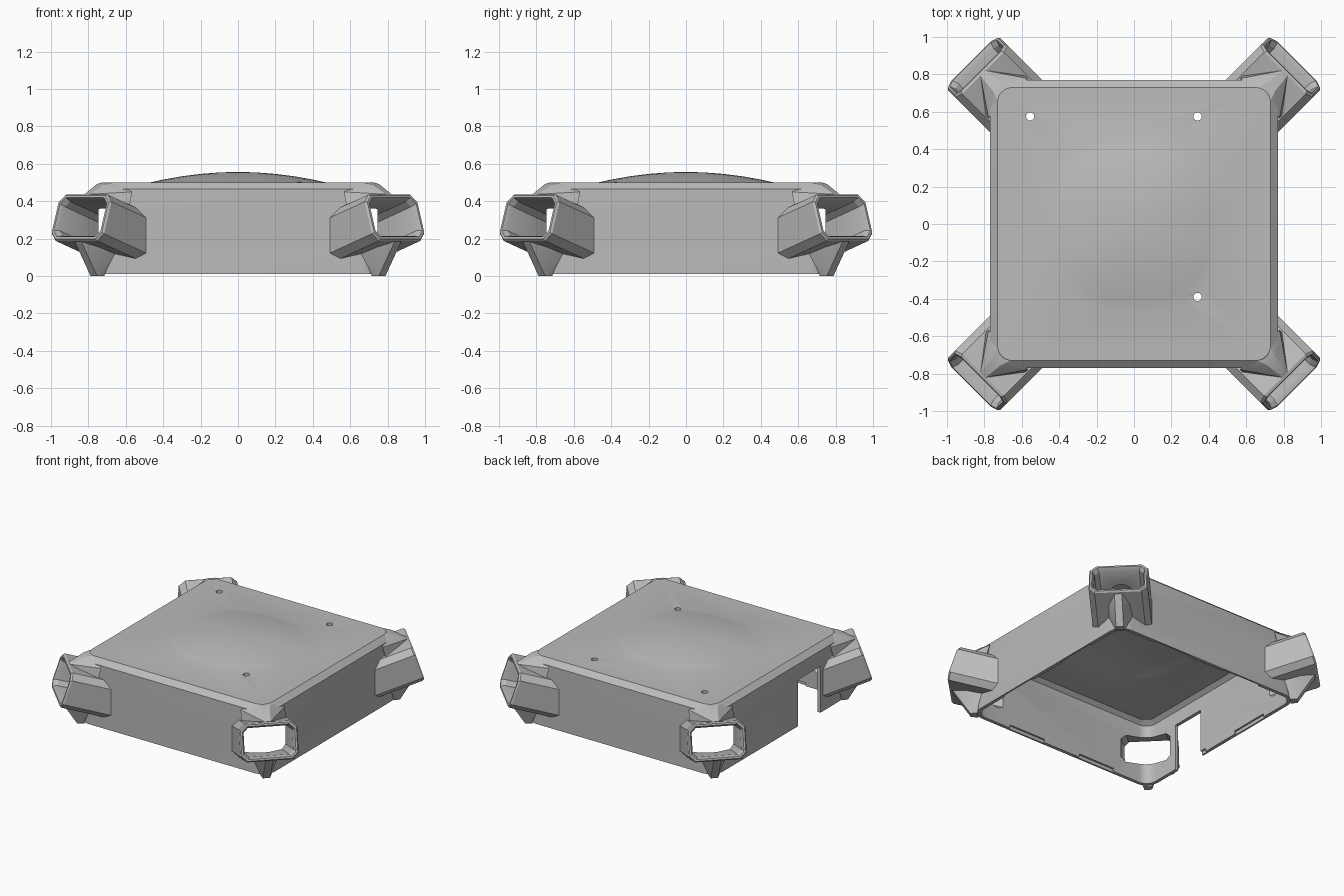
import bpy, bmesh, math
from mathutils import Vector, Matrix

if "Cube" in bpy.data.objects:
    bpy.data.objects.remove(bpy.data.objects["Cube"], do_unlink=True)

grey = bpy.data.materials.new("plain_grey")
grey.use_nodes = True
grey.diffuse_color = (0.5, 0.5, 0.5, 1)
grey.node_tree.nodes["Principled BSDF"].inputs["Base Color"].default_value = (0.5, 0.5, 0.5, 1)

WALL = 0.025
TILT = math.radians(18)


def add_object(name, bm):
    bmesh.ops.recalc_face_normals(bm, faces=bm.faces[:])
    mesh = bpy.data.meshes.new(name)
    bm.to_mesh(mesh)
    bm.free()
    mesh.materials.append(grey)
    obj = bpy.data.objects.new(name, mesh)
    bpy.context.collection.objects.link(obj)
    return obj


def loft(name, rings, closed=False):
    """Skin a list of rings; cap the ends or join last to first."""
    bm = bmesh.new()
    loops = [[bm.verts.new(p) for p in ring] for ring in rings]
    pairs = list(zip(loops, loops[1:]))
    if closed:
        pairs.append((loops[-1], loops[0]))
    else:
        bm.faces.new(loops[0])
        bm.faces.new(loops[-1])
    for a, b in pairs:
        for i in range(len(a)):
            j = (i + 1) % len(a)
            bm.faces.new((a[i], a[j], b[j], b[i]))
    return add_object(name, bm)


def box(name, lo, hi):
    bm = bmesh.new()
    lo, hi = Vector(lo), Vector(hi)
    bmesh.ops.create_cube(bm, size=1, matrix=Matrix.Translation((lo + hi) / 2)
                          @ Matrix.Diagonal((hi - lo).to_4d()))
    return add_object(name, bm)


def cut(obj, cutter):
    mod = obj.modifiers.new("cut", 'BOOLEAN')
    mod.operation = 'DIFFERENCE'
    mod.solver = 'EXACT'
    mod.object = cutter
    bpy.ops.object.select_all(action='DESELECT')
    bpy.context.view_layer.objects.active = obj
    obj.select_set(True)
    bpy.ops.object.modifier_apply(modifier=mod.name)


def discard(obj):
    bpy.data.objects.remove(obj, do_unlink=True)


def rounded_square(half, radius, z, steps=6):
    points = []
    for corner in range(4):
        mid = math.radians(45 + 90 * corner)
        centre = Vector((math.cos(mid), math.sin(mid), 0)) * (half - radius) * math.sqrt(2)
        for i in range(steps + 1):
            a = math.radians(90 * corner + 90 * i / steps)
            points.append(centre + Vector((radius * math.cos(a), radius * math.sin(a), z)))
    return points


def shell_rings(inset, bottom):
    """Straight wall, chamfered shoulder, flat deck and low dome."""
    rings = [rounded_square(0.77 - inset, 0.1 - inset, bottom),
             rounded_square(0.77 - inset, 0.1 - inset, 0.465 - inset * 0.6),
             rounded_square(0.73 - inset * 0.6, 0.08 - inset * 0.6, 0.5 - inset)]
    for s in (0.47, 0.4, 0.3, 0.2, 0.1, 0.03):
        rings.append(rounded_square(s, s * 0.8, 0.5 - inset + 0.056 * (1 - (s / 0.47) ** 2)))
    return rings


def tube_ring(inset, along):
    """Chamfered rectangle across the tilted tube axis (x radial, y tangential)."""
    w, h, c = 0.197 - inset, 0.13 - inset, 0.04 - inset * 0.3
    outline = [(w - c, -h), (w, c - h), (w, h - c), (w - c, h),
               (c - w, h), (-w, h - c), (-w, c - h), (c - w, -h)]
    ct, st = math.cos(TILT), math.sin(TILT)
    return [Vector((1.193 + along * ct - v * st, u, 0.315 + along * st + v * ct))
            for u, v in outline]


def hull(name, half_points):
    """Convex gusset, mirrored across the diagonal plane."""
    bm = bmesh.new()
    for r, t, z in half_points:
        for side in (-1, 1):
            bm.verts.new((r, side * t, z))
    result = bmesh.ops.convex_hull(bm, input=bm.verts[:])
    spare = [v for v in bm.verts if not v.link_faces]
    bmesh.ops.delete(bm, geom=spare, context='VERTS')
    bmesh.ops.dissolve_limit(bm, angle_limit=0.02, verts=bm.verts[:], edges=bm.edges[:])
    return add_object(name, bm)


# Hollow cover, open underneath
bm_outer = shell_rings(0, 0.01)
bm_inner = shell_rings(WALL, 0.01)
bm = bmesh.new()
outer = [[bm.verts.new(p) for p in r] for r in bm_outer]
inner = [[bm.verts.new(p) for p in r] for r in bm_inner]
chain = outer[::-1] + inner
for a, b in zip(chain, chain[1:]):
    for i in range(len(a)):
        j = (i + 1) % len(a)
        bm.faces.new((a[i], a[j], b[j], b[i]))
bm.faces.new(outer[-1])
bm.faces.new(inner[-1])
cover = add_object("cover", bm)
solid = loft("cover_cutter", shell_rings(0, -0.02))
solid.hide_render = True

# Mounting holes through the deck
for x, y in ((-0.555, 0.575), (0.34, 0.575), (0.34, -0.39)):
    bm = bmesh.new()
    bmesh.ops.create_cone(bm, cap_ends=True, segments=24, radius1=0.022, radius2=0.022,
                          depth=0.4, matrix=Matrix.Translation((x, y, 0.5)))
    drill = add_object("drill", bm)
    cut(cover, drill)
    discard(drill)

# Side cutout
opening = box("opening", (-0.85, -0.46, -0.1), (-0.7, -0.2, 0.35))
cut(cover, opening)
discard(opening)

# Shallow recesses along the inner bottom edge
for k in range(4):
    for start in (-0.45, 0.15):
        notch = box("notch", (0.7, start, -0.1), (0.758, start + 0.3, 0.035))
        notch.data.transform(Matrix.Rotation(math.pi / 2 * k, 4, 'Z'))
        cut(cover, notch)
        discard(notch)

# Corner tubes with their gussets
parts = [cover]
corners = ("back_left", "back_right", "front_right", "front_left")
for k, corner in enumerate(corners):
    turn = Matrix.Rotation(math.radians(45 + 90 * k), 4, 'Z')
    bore = loft("bore", [tube_ring(0.033, -0.5), tube_ring(0.033, 0.05)])
    tube = loft("tube_" + corner,
                [tube_ring(0, -0.46), tube_ring(0, -0.012), tube_ring(0.008, 0),
                 tube_ring(0.02, 0), tube_ring(0.033, -0.03), tube_ring(0.033, -0.46)],
                closed=True)
    top = hull("top_gusset_" + corner,
               [(0.98, 0.05, 0.5), (1.04, 0.03, 0.49), (1.14, 0.02, 0.437), (1.1, 0.03, 0.415),
                (0.95, 0.15, 0.45), (0.97, 0.15, 0.375), (1.03, 0.1, 0.395)])
    rib = hull("lower_rib_" + corner,
               [(1.0, 0.035, 0), (1.09, 0.025, 0), (1.105, 0.025, 0.03), (1.21, 0.025, 0.185),
                (1.12, 0.07, 0.16), (1.0, 0.08, 0.115)])
    for part in (bore, tube, top, rib):
        part.data.transform(turn)
    for part in (tube, top, rib):
        cut(part, solid)
        parts.append(part)
    cut(cover, bore)
    discard(bore)
discard(solid)

# Smooth the dome and rounded corners, keep edges crisp
bpy.ops.object.select_all(action='DESELECT')
for part in parts:
    part.select_set(True)
bpy.context.view_layer.objects.active = cover
bpy.ops.object.shade_smooth_by_angle(angle=math.radians(25))
